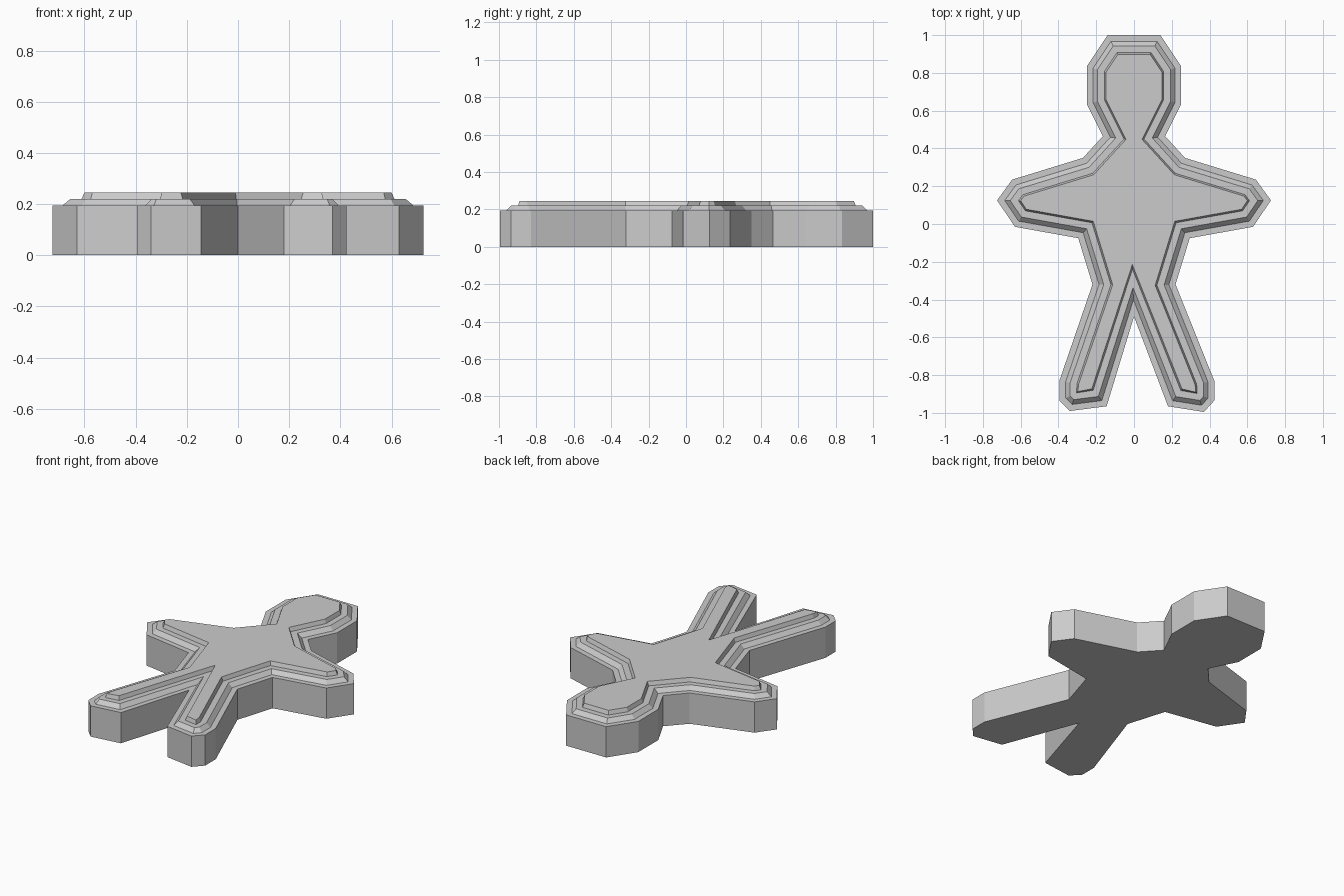
import bpy
import bmesh
from mathutils import Vector

if "Cube" in bpy.data.objects:
    bpy.data.objects.remove(bpy.data.objects["Cube"])

grey = bpy.data.materials.new("plain grey")
grey.use_nodes = True
colour = (0.6, 0.6, 0.6, 1)
grey.diffuse_color = colour
grey.node_tree.nodes["Principled BSDF"].inputs["Base Color"].default_value = colour

# Half outline from head to hip, mirrored; the two feet differ slightly
half = [(.14, 1), (.25, .835), (.25, .635), (.165, .465), (.27, .35),
        (.645, .235), (.725, .125), (.63, -.015), (.295, -.075), (.22, -.32)]
left_leg = [(.425, -.83), (.425, -.935), (.37, -.995), (.18, -.965)]
right_leg = [(-.145, -.965), (-.34, -.99), (-.395, -.935), (-.395, -.83)]
outline = [Vector(p) for p in half + left_leg + [(0, -.49)] + right_leg
           + [(-x, y) for x, y in reversed(half)]]


def inset(points, distance, limit=2.7):
    """Move a clockwise outline inward evenly, closing edges that would flip."""
    count = len(points)
    result = []
    for i, p in enumerate(points):
        a = (p - points[i - 1]).normalized()
        b = (points[(i + 1) % count] - p).normalized()
        na, nb = Vector((a.y, -a.x)), Vector((b.y, -b.x))
        mid = (na + nb).normalized()
        result.append(p + mid * distance * min(1 / mid.dot(na), limit))
    for i in range(count):
        j = (i + 1) % count
        if (result[j] - result[i]).dot(points[j] - points[i]) < 0:
            centre = (result[i] + result[j]) / 2
            result[i], result[j] = centre, centre.copy()
    return result


# Slab with two stepped, bevelled tiers: (inset, height)
tiers = [(0, 0), (0, .195), (.033, .195), (.057, .22), (.093, .22), (.102, .245)]
bm = bmesh.new()
rings = [[bm.verts.new((p.x, p.y, z)) for p in inset(outline, d)] for d, z in tiers]
n = len(outline)
for low, high in zip(rings, rings[1:]):
    for i in range(n):
        j = (i + 1) % n
        bm.faces.new((low[i], low[j], high[j], high[i]))
bm.faces.new(rings[0])
bm.faces.new(rings[-1])
bmesh.ops.remove_doubles(bm, verts=bm.verts, dist=.0005)
bmesh.ops.recalc_face_normals(bm, faces=bm.faces)

mesh = bpy.data.meshes.new("figure_slab")
bm.to_mesh(mesh)
bm.free()
mesh.materials.append(grey)
bpy.context.collection.objects.link(bpy.data.objects.new("figure_slab", mesh))
